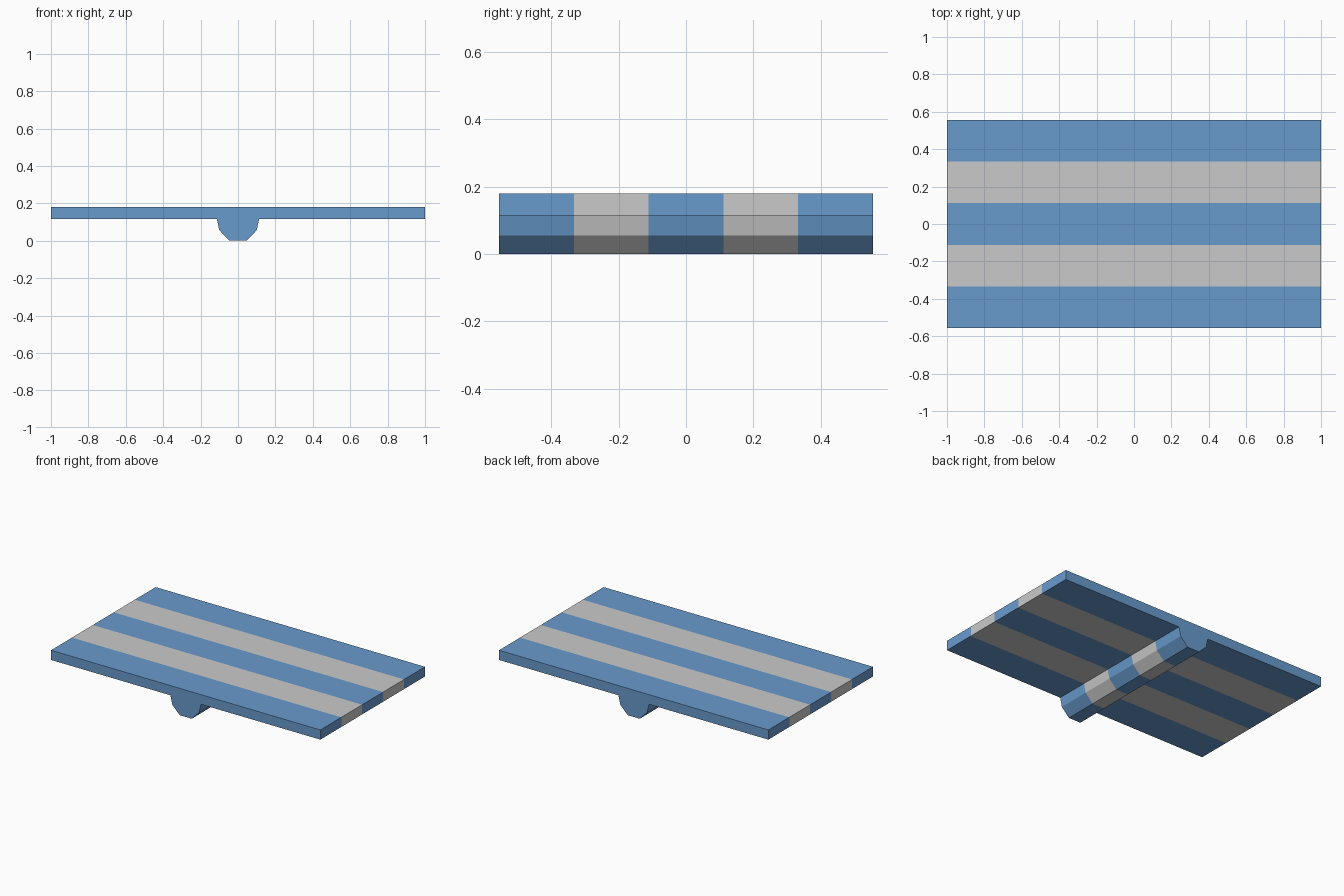
import bpy, bmesh

if "Cube" in bpy.data.objects:
    bpy.data.objects.remove(bpy.data.objects["Cube"])

WIDTH = 1.11      # depth along y
STRIPES = 5


def material(name, rgb):
    mat = bpy.data.materials.new(name)
    mat.diffuse_color = (*rgb, 1.0)
    mat.use_nodes = True
    mat.node_tree.nodes["Principled BSDF"].inputs["Base Color"].default_value = mat.diffuse_color
    return mat


blue = material("blue", (0.141, 0.328, 0.610))
grey = material("light grey", (0.590, 0.590, 0.590))

# Right half of the cross-section (x, z), from rib bottom to board top; mirrored for the left
half = [(0.045, 0.0), (0.10, 0.056), (0.113, 0.115), (1.0, 0.115), (1.0, 0.18)]
profile = half + [(-x, z) for x, z in reversed(half)]

# Sweep the profile along y, with a ring at every stripe boundary
bm = bmesh.new()
rings = []
for i in range(STRIPES + 1):
    y = -WIDTH / 2 + WIDTH * i / STRIPES
    rings.append([bm.verts.new((x, y, z)) for x, z in profile])

n = len(profile)
for i in range(STRIPES):
    a, b = rings[i], rings[i + 1]
    for j in range(n):
        k = (j + 1) % n
        face = bm.faces.new((a[j], a[k], b[k], b[j]))
        face.material_index = i % 2      # alternate blue and grey stripes

# Blue end caps
bm.faces.new(rings[0])
bm.faces.new(rings[-1])
bmesh.ops.recalc_face_normals(bm, faces=bm.faces[:])

mesh = bpy.data.meshes.new("striped_ribbed_board")
bm.to_mesh(mesh)
bm.free()
mesh.materials.append(blue)
mesh.materials.append(grey)
board = bpy.data.objects.new("striped_ribbed_board", mesh)
bpy.context.collection.objects.link(board)
